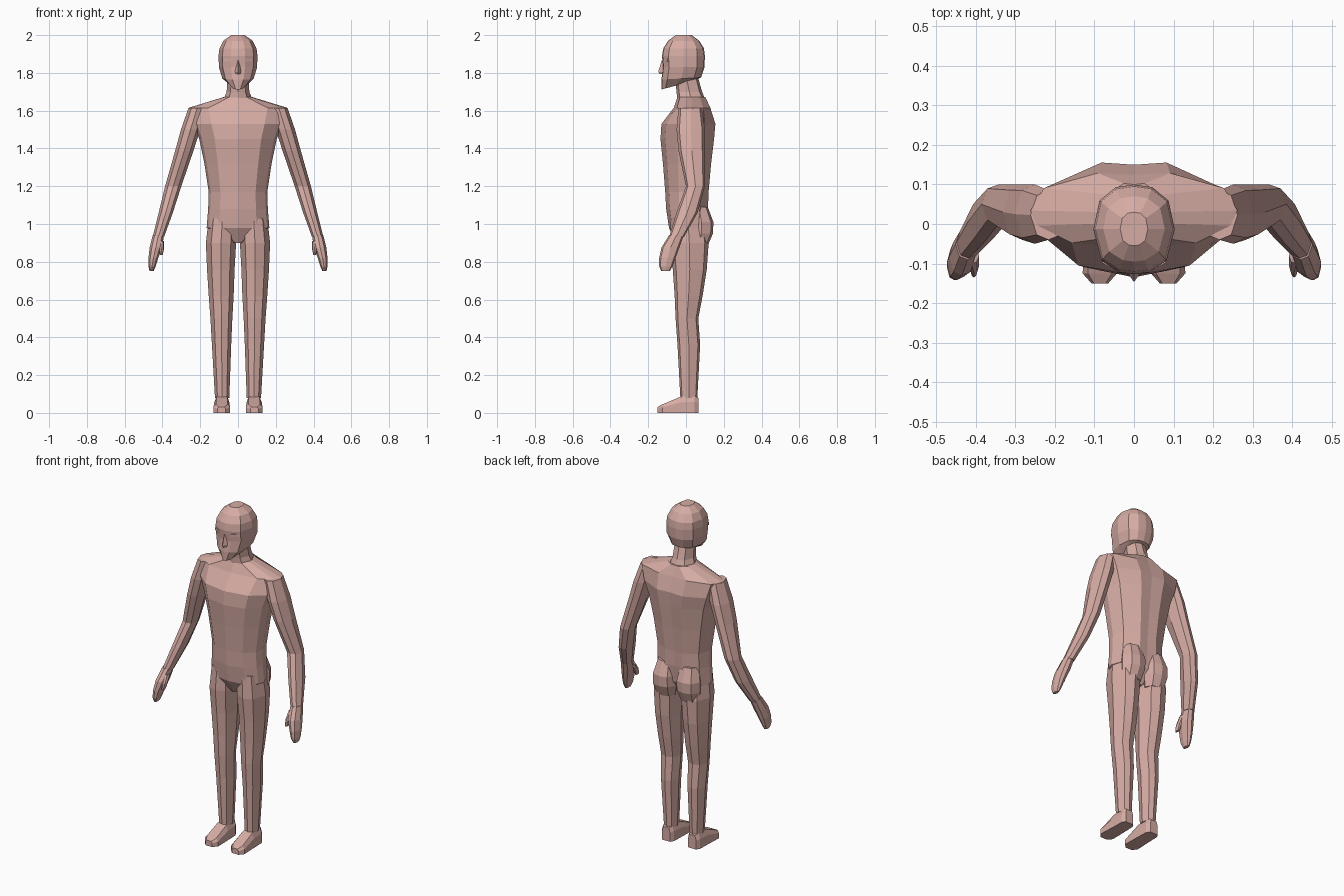
import bpy
import bmesh
from mathutils import Matrix, Vector

cube = bpy.data.objects.get("Cube")
if cube:
    bpy.data.objects.remove(cube, do_unlink=True)

skin = bpy.data.materials.new("skin_pink")
skin.use_nodes = True
SKIN = (0.67, 0.41, 0.37, 1)
skin.diffuse_color = SKIN
skin.node_tree.nodes["Principled BSDF"].inputs["Base Color"].default_value = SKIN

# Half outlines from front to back: (fraction of half width, fraction of depth)
BODY = [(0, 0), (.6, .09), (.93, .32), (1, .52), (.87, .82), (.35, 1.02), (0, 1)]
HEAD = [(0, 0), (.36, .02), (.8, .15), (1, .5), (.85, .82), (.45, .97), (0, 1)]
LIMB = [(0, 0), (.65, .1), (1, .5), (.65, .9), (0, 1)]
WEDGE = [(0, 0), (1, .9), (0, 1)]


def ring(shape, inner, outer, front, back, z_front, z_back=None):
    """One closed cross-section, symmetrical about its own middle."""
    z_back = z_front if z_back is None else z_back
    cx, hw = (inner + outer) / 2, (outer - inner) / 2
    full = shape + [(-x, t) for x, t in shape[-2:0:-1]]
    return [Vector((cx + hw * x, front + (back - front) * t,
                    z_front + (z_back - z_front) * t)) for x, t in full]


def finish(name, bm, mirrored):
    bmesh.ops.recalc_face_normals(bm, faces=bm.faces)
    mesh = bpy.data.meshes.new(name)
    bm.to_mesh(mesh)
    bm.free()
    mesh.materials.append(skin)
    obj = bpy.data.objects.new(name, mesh)
    bpy.context.collection.objects.link(obj)
    if mirrored:
        obj.modifiers.new("mirror", 'MIRROR').use_mirror_merge = False
    return obj


def loft(name, rings, mirrored=False):
    """Skin a row of cross-sections and cap both ends."""
    bm = bmesh.new()
    loops = [[bm.verts.new(p) for p in r] for r in rings]
    n = len(loops[0])
    for a, b in zip(loops, loops[1:]):
        for i in range(n):
            j = (i + 1) % n
            bm.faces.new((a[i], a[j], b[j], b[i]))
    bm.faces.new(loops[0])
    bm.faces.new(loops[-1])
    return finish(name, bm, mirrored)


def centred(shape, rows):
    return [ring(shape, -hw, hw, *rest) for hw, *rest in rows]


def limb(rows):
    return [ring(LIMB, *row) for row in rows]


# Trunk: half width, front, back, height
loft("torso", centred(BODY, [
    (.02, -.05, .05, .90),
    (.166, -.09, .10, .98),
    (.158, -.105, .112, 1.08),
    (.155, -.11, .115, 1.17),
    (.178, -.122, .128, 1.32),
    (.205, -.135, .143, 1.45),
    (.235, -.13, .15, 1.53),
    (.262, -.065, .125, 1.615),
    (.075, -.045, .10, 1.672)]))

loft("neck", centred(LIMB, [
    (.085, -.045, .11, 1.64),
    (.06, -.05, .085, 1.70),
    (.056, -.06, .06, 1.79)]))

# Head: jaw slopes up toward the neck
loft("head", centred(HEAD, [
    (.035, -.13, .01, 1.712, 1.75),
    (.083, -.13, .08, 1.765, 1.775),
    (.101, -.122, .098, 1.83),
    (.103, -.127, .10, 1.89),
    (.098, -.12, .095, 1.93),
    (.078, -.095, .07, 1.97),
    (.035, -.055, .03, 2.0)]))

loft("nose", centred(WEDGE, [
    (.007, -.129, -.11, 1.865),
    (.02, -.147, -.115, 1.805),
    (.017, -.138, -.115, 1.793)]))

# Narrow eyelids lying along the face
bm = bmesh.new()
place = Matrix.Translation((.057, -.106, 1.867)) @ Matrix.Rotation(.5, 4, 'Z')
bmesh.ops.create_cube(bm, size=1, matrix=place @ Matrix.Diagonal((.05, .009, .016, 1)))
finish("eyelids", bm, True)

# Arms and hands: inner, outer, front, back, height
loft("arms", limb([
    (.17, .262, -.04, .085, 1.615),
    (.20, .302, -.05, .10, 1.50),
    (.235, .332, -.04, .10, 1.39),
    (.30, .386, 0, .10, 1.20),
    (.345, .42, -.05, .062, 1.06),
    (.392, .452, -.09, -.012, .93)]), True)
loft("hands", limb([
    (.392, .452, -.09, -.012, .94),
    (.402, .468, -.13, -.035, .875),
    (.422, .474, -.142, -.055, .82),
    (.436, .474, -.142, -.072, .775),
    (.447, .468, -.13, -.085, .75)]), True)
loft("thumbs", limb([
    (.392, .43, -.10, -.06, .91),
    (.392, .418, -.125, -.085, .87),
    (.398, .413, -.135, -.105, .835)]), True)

# Legs
loft("legs", limb([
    (.01, .155, -.08, .10, 1.03),
    (.01, .17, -.085, .12, .90),
    (.018, .164, -.07, .11, .76),
    (.023, .155, -.06, .088, .62),
    (.03, .146, -.055, .065, .50),
    (.036, .138, -.045, .075, .36),
    (.046, .122, -.03, .06, .08)]), True)
loft("buttocks", limb([
    (.02, .13, .02, .115, 1.09),
    (.006, .15, .02, .145, 1.01),
    (.006, .15, .02, .143, .95),
    (.02, .14, .02, .115, .885)]), True)


# Feet: sections from heel to toe as (y, inner, outer, top)
def foot_section(y, inner, outer, top):
    inset = (outer - inner) * .15
    outline = [(inner, 0), (outer, 0), (outer, top * .65),
               (outer - inset, top), (inner + inset, top), (inner, top * .65)]
    return [Vector((x, y, z)) for x, z in outline]


loft("feet", [foot_section(*s) for s in [
    (.065, .06, .112, .08),
    (.045, .047, .124, .09),
    (-.03, .045, .126, .085),
    (-.125, .043, .13, .045),
    (-.15, .065, .108, .032)]], True)
